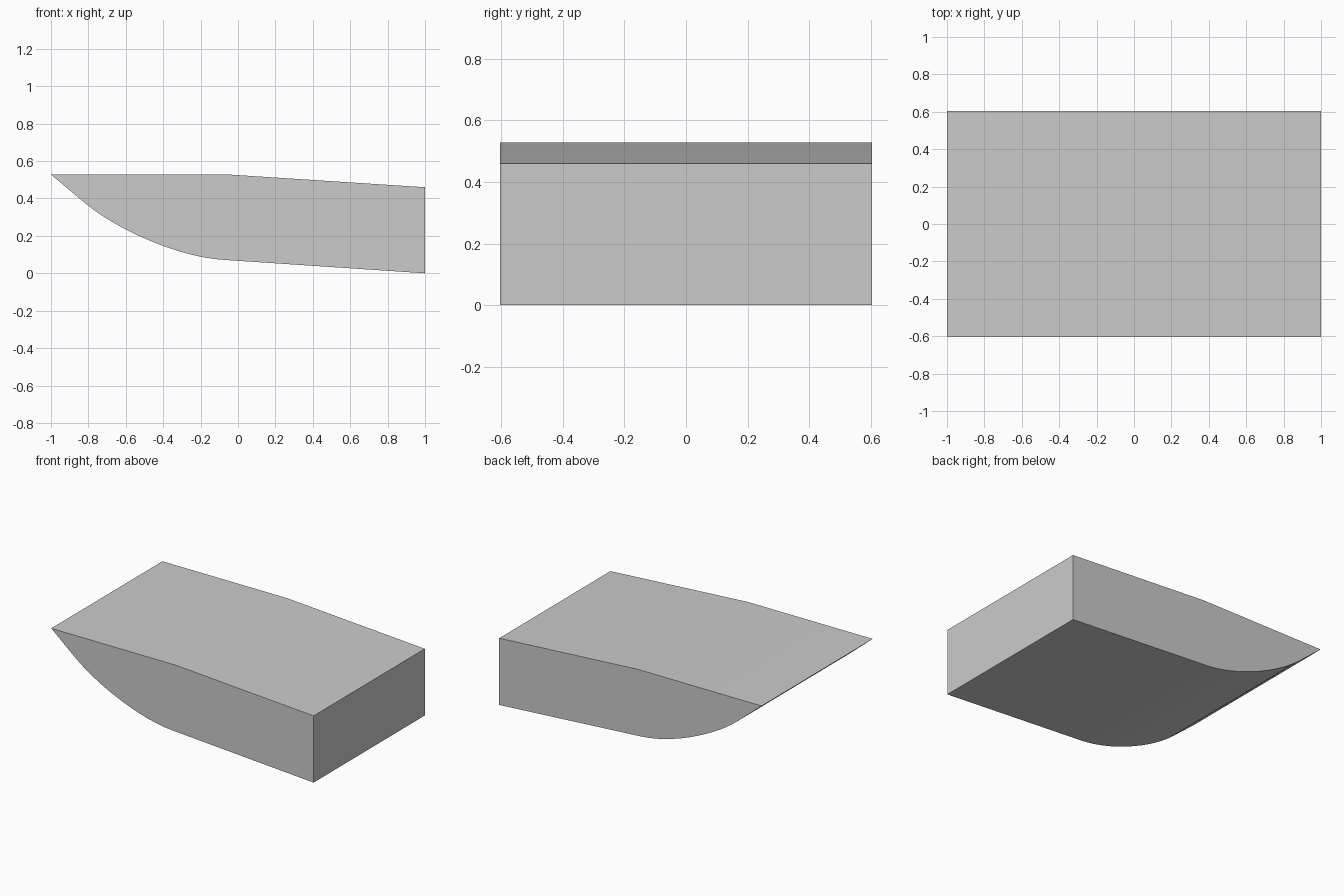
import bpy, bmesh, math
from mathutils import Vector
from mathutils.geometry import interpolate_bezier

if "Cube" in bpy.data.objects:
    bpy.data.objects.remove(bpy.data.objects["Cube"])

HALF_WIDTH = 0.605

# Side profile: flat deck, sloping rear deck, upright stern, curved underside
bow_curve = interpolate_bezier(Vector((-0.08, 0, 0.072)), Vector((-0.33, 0, 0.088)),
                               Vector((-0.66, 0, 0.241)), Vector((-0.82, 0, 0.377)), 14)
profile = [Vector((-1, 0, 0.528)), Vector((-0.05, 0, 0.528)),
           Vector((1, 0, 0.46)), Vector((1, 0, 0.0))] + list(bow_curve)

# Extrude the profile across the full width
bm = bmesh.new()
verts = [bm.verts.new((p.x, -HALF_WIDTH, p.z)) for p in profile]
face = bm.faces.new(verts)
ext = bmesh.ops.extrude_face_region(bm, geom=[face])
moved = [v for v in ext["geom"] if isinstance(v, bmesh.types.BMVert)]
bmesh.ops.translate(bm, verts=moved, vec=(0, 2 * HALF_WIDTH, 0))
bmesh.ops.recalc_face_normals(bm, faces=bm.faces)

mesh = bpy.data.meshes.new("hull_block")
bm.to_mesh(mesh)
bm.free()
hull = bpy.data.objects.new("hull_block", mesh)
bpy.context.collection.objects.link(hull)

# Single light grey colour
grey = bpy.data.materials.new("light_grey")
grey.diffuse_color = (0.6, 0.6, 0.6, 1)
grey.use_nodes = True
grey.node_tree.nodes["Principled BSDF"].inputs["Base Color"].default_value = grey.diffuse_color
mesh.materials.append(grey)

# Smooth underside and deck, sharp outer edges
bpy.context.view_layer.objects.active = hull
hull.select_set(True)
bpy.ops.object.shade_smooth_by_angle(angle=math.radians(30))
